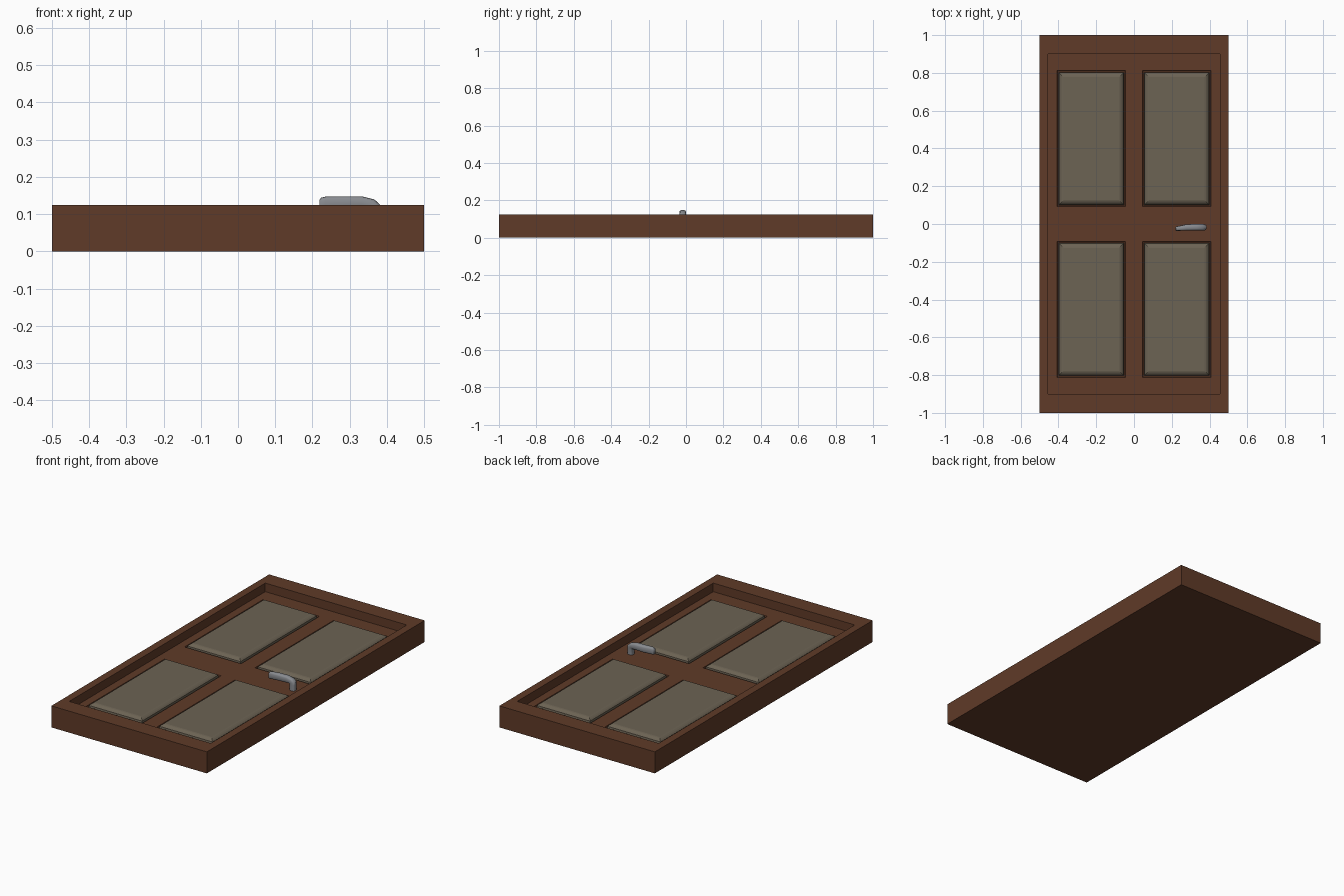
import bpy, bmesh, math
from mathutils import Vector

if "Cube" in bpy.data.objects:
    bpy.data.objects.remove(bpy.data.objects["Cube"])


def material(name, rgb):
    m = bpy.data.materials.new(name)
    m.diffuse_color = (*rgb, 1)
    m.use_nodes = True
    m.node_tree.nodes["Principled BSDF"].inputs["Base Color"].default_value = m.diffuse_color
    return m


WOOD = material("brown_wood", (0.115, 0.043, 0.021))
PANEL = material("panel_grey", (0.15, 0.125, 0.088))
METAL = material("handle_metal", (0.25, 0.26, 0.28))


def finish(name, bm, mat):
    bmesh.ops.recalc_face_normals(bm, faces=bm.faces)
    me = bpy.data.meshes.new(name)
    bm.to_mesh(me)
    bm.free()
    me.materials.append(mat)
    ob = bpy.data.objects.new(name, me)
    bpy.context.collection.objects.link(ob)
    return ob


def rect(bm, x0, x1, y0, y1, z):
    return [bm.verts.new(p) for p in ((x0, y0, z), (x1, y0, z), (x1, y1, z), (x0, y1, z))]


def bridge(bm, a, b):
    n = len(a)
    for i in range(n):
        j = (i + 1) % n
        bm.faces.new((a[i], a[j], b[j], b[i]))


SURF = 0.075                       # height of the door leaf inside the frame
IX, IY = 0.455, 0.90               # frame opening
PX, PY = (0.045, 0.408), (0.092, 0.812)   # panel extents in one quadrant

# Frame: closed underside, outer walls, rim and inner walls
bm = bmesh.new()
bottom = rect(bm, -0.5, 0.5, -1, 1, 0)
top = rect(bm, -0.5, 0.5, -1, 1, 0.125)
inner = rect(bm, -IX, IX, -IY, IY, 0.125)
low = rect(bm, -IX, IX, -IY, IY, SURF)
bm.faces.new(bottom)
for a, b in ((bottom, top), (top, inner), (inner, low)):
    bridge(bm, a, b)
finish("door_frame", bm, WOOD)

# Door leaf: flat grid with four openings for the panels
xs = [-IX, -PX[1], -PX[0], PX[0], PX[1], IX]
ys = [-IY, -PY[1], -PY[0], PY[0], PY[1], IY]
bm = bmesh.new()
grid = [[bm.verts.new((x, y, SURF)) for y in ys] for x in xs]
for i in range(5):
    for j in range(5):
        if not (i in (1, 3) and j in (1, 3)):
            bm.faces.new((grid[i][j], grid[i + 1][j], grid[i + 1][j + 1], grid[i][j + 1]))
leaf = finish("door_leaf", bm, WOOD)
if leaf.data.polygons[0].normal.z < 0:
    leaf.data.flip_normals()

# Raised panels: sunken groove, steep edge, bevel, flat field
PROFILE = [(0, SURF), (0.003, 0.064), (0.009, 0.064), (0.011, 0.079),
           (0.018, 0.086), (0.026, 0.091), (0.034, 0.093)]     # inset, height
for sx, side in ((-1, "left"), (1, "right")):
    for sy, level in ((-1, "lower"), (1, "upper")):
        bm = bmesh.new()
        x0, x1 = sorted((sx * PX[0], sx * PX[1]))
        y0, y1 = sorted((sy * PY[0], sy * PY[1]))
        rings = [rect(bm, x0 + d, x1 - d, y0 + d, y1 - d, z) for d, z in PROFILE]
        for a, b in zip(rings, rings[1:]):
            bridge(bm, a, b)
        bm.faces.new(rings[-1])
        ob = finish(f"{level}_{side}_panel", bm, PANEL)
        if ob.data.polygons[-1].normal.z < 0:
            ob.data.flip_normals()
        ob.data.materials.append(WOOD)
        for f in ob.data.polygons[:8]:
            f.material_index = 1

# Lever handle: rounded section swept up the stem and along the lever
# x, z, tilt of the section (degrees), half thickness, y min, y max
PATH = [(0.367, 0.072, 0, 0.017, -0.034, -0.002), (0.367, 0.108, 0, 0.017, -0.034, -0.002),
        (0.365, 0.118, 20, 0.019, -0.034, -0.001), (0.354, 0.125, 50, 0.019, -0.034, 0),
        (0.332, 0.129, 90, 0.019, -0.034, 0), (0.278, 0.128, 90, 0.020, -0.035, -0.002),
        (0.235, 0.127, 90, 0.020, -0.036, -0.011), (0.223, 0.125, 90, 0.019, -0.036, -0.014),
        (0.219, 0.124, 90, 0.014, -0.034, -0.018)]
SIDES = 16
bm = bmesh.new()
rings = []
for x, z, tilt, t, ya, yb in PATH:
    across = Vector((math.cos(math.radians(tilt)), 0, math.sin(math.radians(tilt))))
    ring = []
    for k in range(SIDES):
        a = 2 * math.pi * k / SIDES
        c, s = (math.copysign(abs(v) ** 0.65, v) for v in (math.cos(a), math.sin(a)))
        p = Vector((x, (ya + yb) / 2 + s * (yb - ya) / 2, z)) + across * t * c
        ring.append(bm.verts.new(p))
    rings.append(ring)
for a, b in zip(rings, rings[1:]):
    bridge(bm, a, b)
bm.faces.new(rings[0])
bm.faces.new(rings[-1])
handle = finish("lever_handle", bm, METAL)
bpy.context.view_layer.objects.active = handle
handle.select_set(True)
bpy.ops.object.shade_smooth_by_angle(angle=math.radians(40))
